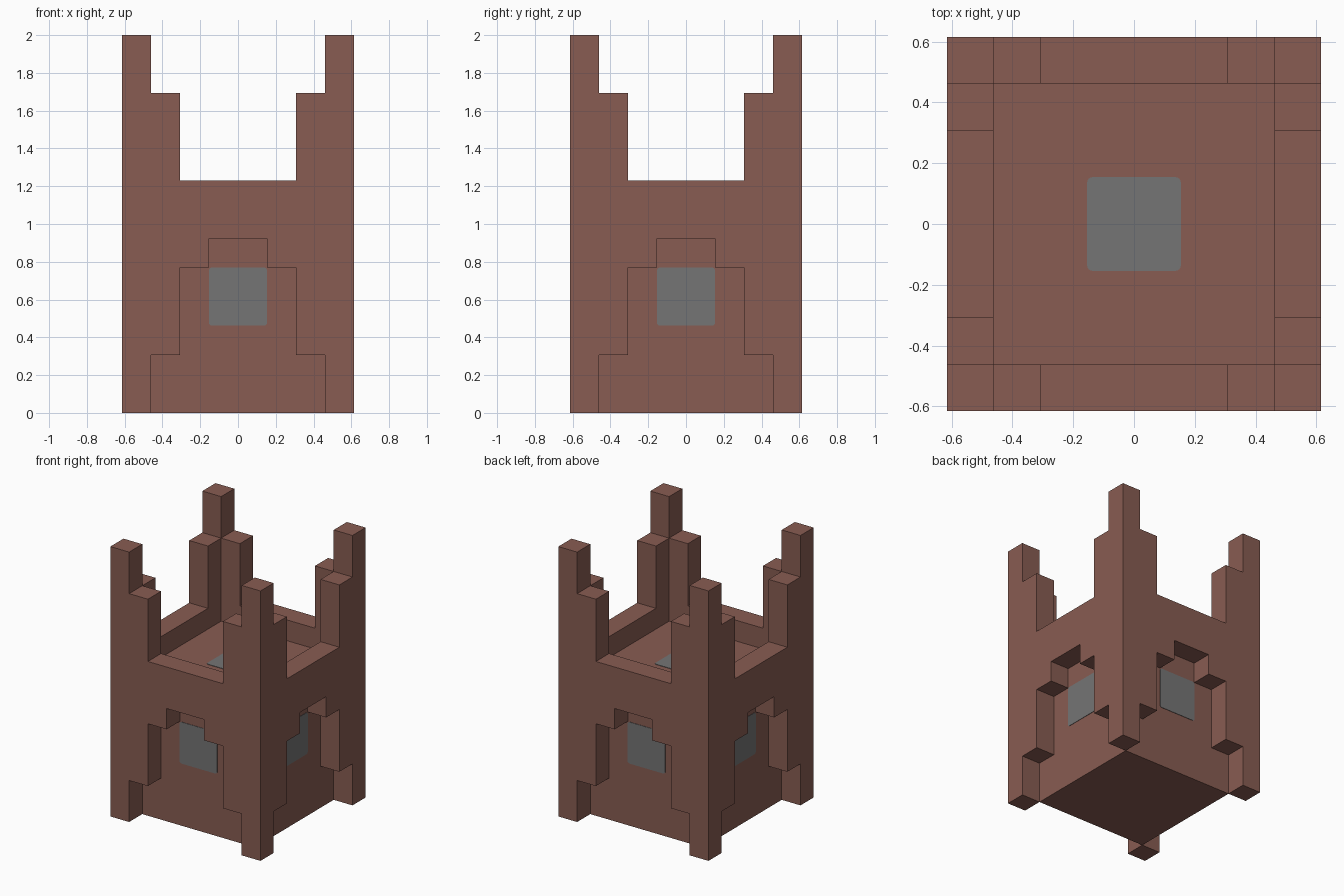
import bpy
import bmesh
import math
from mathutils import Matrix, Vector

U = 2 / 13  # one block of the tower

cube = bpy.data.objects.get("Cube")
if cube:
    bpy.data.objects.remove(cube, do_unlink=True)


def make_material(name, rgb):
    mat = bpy.data.materials.new(name)
    mat.use_nodes = True
    colour = (*rgb, 1)
    mat.diffuse_color = colour
    mat.node_tree.nodes["Principled BSDF"].inputs["Base Color"].default_value = colour
    return mat


brick = make_material("brick brown", (0.246, 0.107, 0.084))
grey = make_material("window grey", (0.178, 0.178, 0.178))


def finish(bm, name, mat):
    bmesh.ops.recalc_face_normals(bm, faces=bm.faces)
    mesh = bpy.data.meshes.new(name)
    bm.to_mesh(mesh)
    bm.free()
    mesh.materials.append(mat)
    obj = bpy.data.objects.new(name, mesh)
    bpy.context.collection.objects.link(obj)
    return obj


def box(bm, size, centre):
    matrix = Matrix.Translation(centre) @ Matrix.Diagonal((*size, 1))
    bmesh.ops.create_cube(bm, size=1, matrix=matrix)


# Inner core, with its roof sunk below the wall tops
bm = bmesh.new()
box(bm, Vector((6, 6, 7)) * U, Vector((0, 0, 3.5)) * U)
finish(bm, "core", brick)

# Outer walls: stepped profile with an arch below and a notch above, mitred at the corners
half = [(1, 6), (1, 5), (2, 5), (2, 2), (3, 2), (3, 0), (4, 0),
        (4, 13), (3, 13), (3, 11), (2, 11), (2, 8)]
profile = half + [(-x, z) for x, z in reversed(half)]

bm = bmesh.new()
for side in range(4):
    turn = Matrix.Rotation(side * math.pi / 2, 4, "Z")

    def vert(x, y, z):
        return bm.verts.new(turn @ (Vector((x, y, z)) * U))

    outer = [vert(x, -4, z) for x, z in profile]
    inner = [vert(max(-3, min(3, x)), -3, z) for x, z in profile]
    bm.faces.new(outer)
    bm.faces.new([v for v, (x, z) in zip(inner, profile)
                  if abs(x) < 4 and 2 <= z <= 11])
    for i, (x, z) in enumerate(profile):
        j = (i + 1) % len(profile)
        if abs(x) == 4 and abs(profile[j][0]) == 4:
            continue  # the neighbouring wall closes this corner
        bm.faces.new((outer[i], outer[j], inner[j], inner[i]))
bmesh.ops.remove_doubles(bm, verts=bm.verts, dist=0.001)
bmesh.ops.dissolve_limit(bm, angle_limit=0.01, verts=bm.verts, edges=bm.edges)
finish(bm, "stepped_walls", brick)


# Rounded plates on the four core faces and on the roof
def plate(name, matrix):
    bm = bmesh.new()
    box(bm, (2 * U, 2 * U, 0.006), Vector((0, 0, 0)))
    corners = [e for e in bm.edges if abs(e.verts[0].co.z - e.verts[1].co.z) > 0.001]
    bmesh.ops.bevel(bm, geom=corners, offset=0.016, segments=4,
                    profile=0.5, affect="EDGES")
    bm.transform(matrix)
    finish(bm, name, grey)


upright = Matrix.Translation(Vector((0, -3, 4)) * U) @ Matrix.Rotation(math.pi / 2, 4, "X")
for side, name in enumerate(("front", "left", "back", "right")):
    plate(name + "_window", Matrix.Rotation(side * math.pi / 2, 4, "Z") @ upright)
plate("roof_window", Matrix.Translation(Vector((0, 0, 7)) * U))
